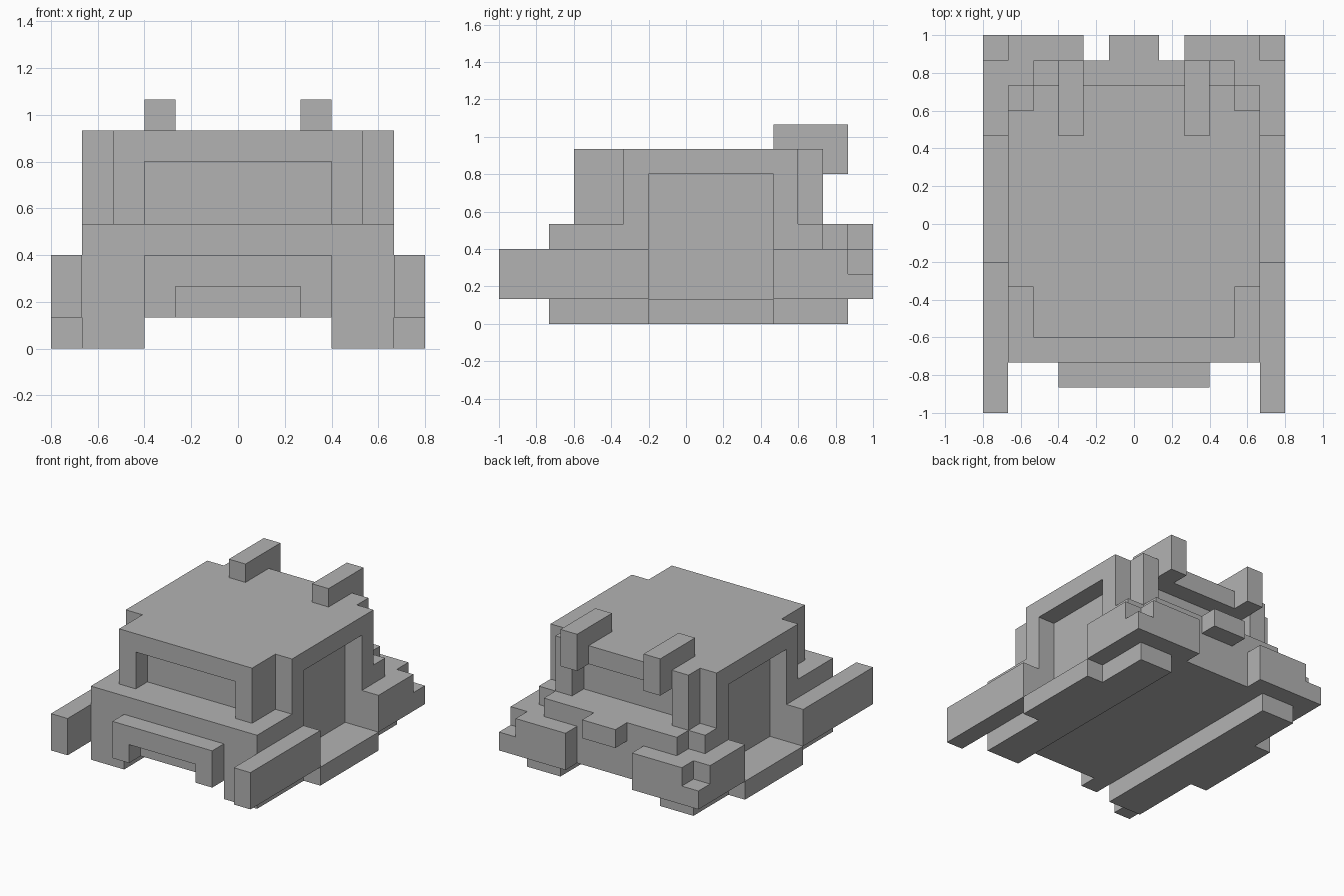
import bpy
import bmesh

cube = bpy.data.objects.get("Cube")
if cube:
    bpy.data.objects.remove(cube)

U = 2 / 15  # one block of the blocky grid

grey = bpy.data.materials.new("plain_grey")
grey.use_nodes = True
colour = (0.45, 0.45, 0.45, 1)
grey.diffuse_color = colour
grey.node_tree.nodes["Principled BSDF"].inputs["Base Color"].default_value = colour


def prism(name, outline, axis, low, high, paired=False):
    """Extrude a flat outline along an axis, optionally mirrored across x."""
    place = {"x": lambda a, b, c: (c, a, b),
             "y": lambda a, b, c: (a, c, b),
             "z": lambda a, b, c: (a, b, c)}[axis]
    bm = bmesh.new()
    verts = [bm.verts.new([U * v for v in place(a, b, low)]) for a, b in outline]
    face = bm.faces.new(verts)
    caps = bmesh.ops.extrude_face_region(bm, geom=[face])["geom"]
    shift = [U * v for v in place(0, 0, high - low)]
    moved = [g for g in caps if isinstance(g, bmesh.types.BMVert)]
    bmesh.ops.translate(bm, verts=moved, vec=shift)
    bmesh.ops.recalc_face_normals(bm, faces=bm.faces)
    mesh = bpy.data.meshes.new(name)
    bm.to_mesh(mesh)
    bm.free()
    mesh.materials.append(grey)
    obj = bpy.data.objects.new(name, mesh)
    bpy.context.collection.objects.link(obj)
    if paired:
        obj.modifiers.new("Mirror", "MIRROR").use_mirror_merge = False
    return obj


def symmetric(half):
    """Close a right-hand outline with its mirror image."""
    return half + [(-x, y) for x, y in reversed(half)]


def box(name, x, y, z, paired=False):
    outline = [(x[0], y[0]), (x[1], y[0]), (x[1], y[1]), (x[0], y[1])]
    return prism(name, outline, "z", *z, paired)


# Shared door recess, from front edge to back edge
door = [(5, -1.5), (4, -1.5), (4, 3.5), (5, 3.5)]

# Body and cab layers, each an extruded plan
prism("lower_body", symmetric([(5, -5.5)] + door + [(5, 6.5)]), "z", 1, 3)
prism("upper_body", symmetric([(5, -5.5)] + door + [(5, 5.5), (4, 5.5), (4, 6.5)]), "z", 3, 4)
prism("cab", symmetric([(3, -3.5), (3, -4.5), (4, -4.5), (4, -2.5), (5, -2.5)] + door
                       + [(5, 4.5), (4, 4.5), (4, 5.5), (3, 5.5), (3, 4.5)]), "z", 4, 6)
prism("roof", symmetric([(4, -4.5), (4, -2.5), (5, -2.5), (5, 4.5), (4, 4.5), (4, 5.5)]), "z", 6, 7)

# Front bumper, an upside-down U
prism("front_bumper", symmetric([(2, 2), (2, 1), (3, 1), (3, 3)]), "y", -6.5, -5.5)

# Paired lower parts
box("skid", (3, 5), (-5.5, 6.5), (0, 1), True)
box("side_step", (5, 6), (-1.5, 3.5), (0, 1), True)
box("front_fender", (5, 6), (-7.5, -1.5), (1, 3), True)
box("rear_fender", (5, 6), (3.5, 6.5), (1, 3), True)

# Rear end
box("rear_bumper", (2, 5), (6.5, 7.5), (1, 3), True)
box("rear_bumper_corner", (5, 6), (6.5, 7.5), (1, 2), True)
box("rear_centre_block", (-1, 1), (6.5, 7.5), (3, 4))

# Roof struts that hook over the back edge
prism("roof_strut", [(3.5, 7), (5.5, 7), (5.5, 6), (6.5, 6), (6.5, 8), (3.5, 8)], "x", 2, 3, True)
